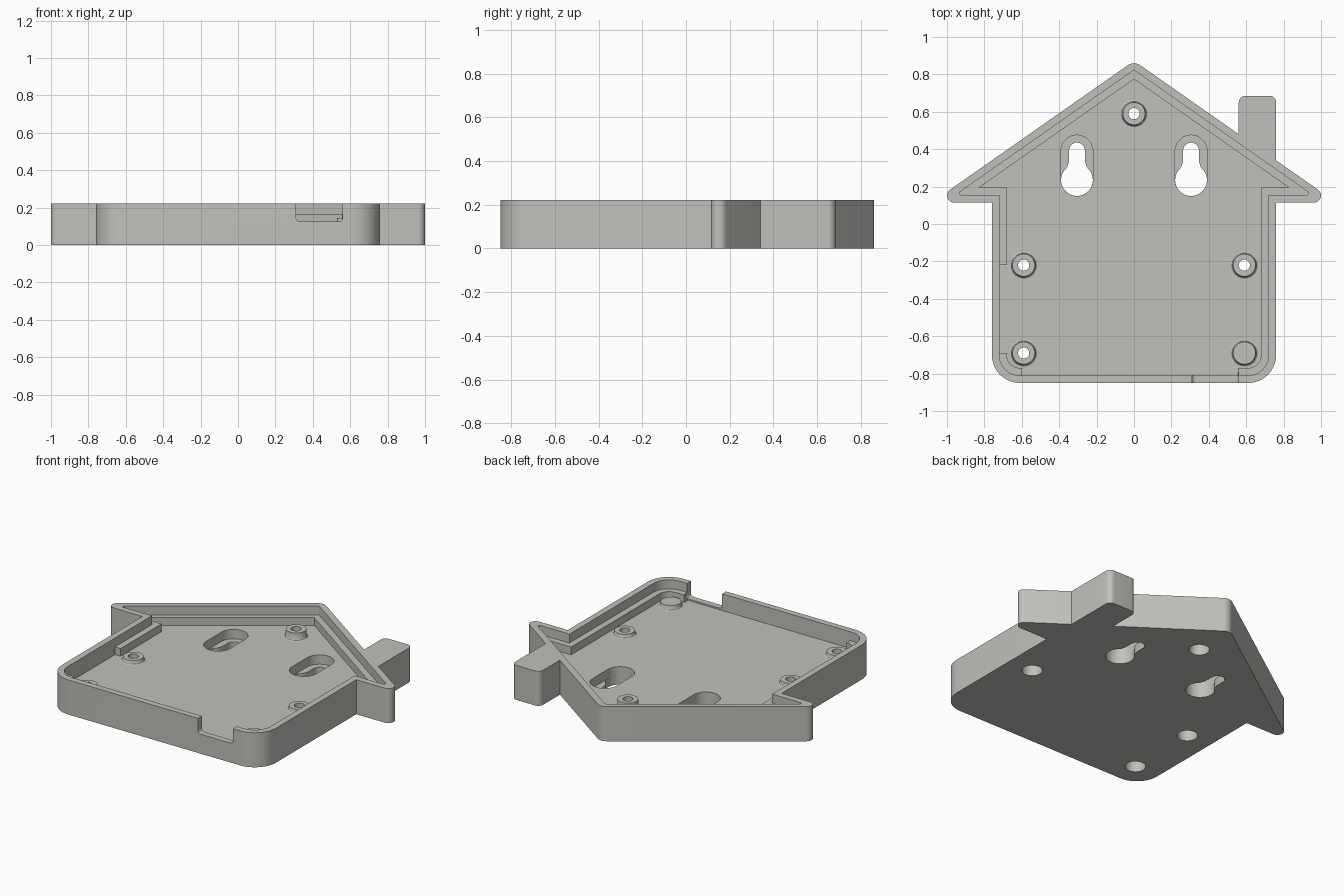
import bpy, bmesh, math
from mathutils import Vector

if "Cube" in bpy.data.objects:
    bpy.data.objects.remove(bpy.data.objects["Cube"])

TOP, LEDGE, FLOOR, LIP = 0.222, 0.165, 0.115, 0.055

gray = bpy.data.materials.new("warm_gray")
gray.diffuse_color = (0.53, 0.53, 0.50, 1)
gray.use_nodes = True
gray.node_tree.nodes["Principled BSDF"].inputs["Base Color"].default_value = gray.diffuse_color


def rounded(corners, steps=10):
    """Polygon from (x, y, radius) corners, each replaced by an arc."""
    out = []
    n = len(corners)
    for i, (x, y, r) in enumerate(corners):
        p = Vector((x, y))
        if r <= 0:
            out.append(p)
            continue
        a = (Vector(corners[i - 1][:2]) - p).normalized()
        b = (Vector(corners[(i + 1) % n][:2]) - p).normalized()
        half = a.angle(b) / 2
        c = p + (a + b).normalized() * (r / math.sin(half))
        start = p + a * (r / math.tan(half)) - c
        end = p + b * (r / math.tan(half)) - c
        a0 = math.atan2(start.y, start.x)
        sweep = math.atan2(end.y, end.x) - a0
        sweep = (sweep + math.pi) % (2 * math.pi) - math.pi
        for k in range(steps + 1):
            t = a0 + sweep * k / steps
            out.append(c + r * Vector((math.cos(t), math.sin(t))))
    return out


def new_object(name, bm):
    bmesh.ops.recalc_face_normals(bm, faces=bm.faces[:])
    me = bpy.data.meshes.new(name)
    bm.to_mesh(me)
    bm.free()
    me.materials.append(gray)
    ob = bpy.data.objects.new(name, me)
    bpy.context.collection.objects.link(ob)
    return ob


def prism(name, pts, z0, z1):
    bm = bmesh.new()
    face = bm.faces.new([bm.verts.new((p[0], p[1], z0)) for p in pts])
    ext = bmesh.ops.extrude_face_region(bm, geom=[face])
    verts = [v for v in ext["geom"] if isinstance(v, bmesh.types.BMVert)]
    bmesh.ops.translate(bm, verts=verts, vec=(0, 0, z1 - z0))
    return new_object(name, bm)


def box(x0, x1, y0, y1):
    return [(x0, y0), (x1, y0), (x1, y1), (x0, y1)]


def circle(x, y, r, n=40):
    return [(x + r * math.cos(2 * math.pi * i / n),
             y + r * math.sin(2 * math.pi * i / n)) for i in range(n)]


def house(o, tip_r, chimney=False):
    """House outline moved inwards by o."""
    peak, eave = 0.872 - 1.2207 * o, 0.115 + o
    tip, wall, base = (peak - eave) / 0.7, 0.76 - o, -0.85 + o
    right = [(wall, base, 0.15 - o), (wall, eave, 0), (tip, eave, tip_r)]
    left = [(-x, y, r) for x, y, r in reversed(right)]
    stack = []
    if chimney:
        stack = [(0.76, peak - 0.7 * 0.76, 0), (0.76, 0.685, 0.035),
                 (0.56, 0.685, 0.035), (0.56, peak - 0.7 * 0.56, 0)]
    return rounded(right + stack + [(0, peak, tip_r * 1.5)] + left)


def smooth(ob):
    bpy.ops.object.select_all(action='DESELECT')
    ob.select_set(True)
    bpy.context.view_layer.objects.active = ob
    bpy.ops.object.shade_smooth_by_angle(angle=math.radians(30))


def cut(ob, pts, z0, z1):
    cutter = prism("cutter", pts, z0, z1)
    cut_with(ob, cutter)


def cut_with(ob, cutter):
    mod = ob.modifiers.new("cut", 'BOOLEAN')
    mod.operation, mod.solver, mod.object = 'DIFFERENCE', 'EXACT', cutter
    bpy.context.view_layer.objects.active = ob
    bpy.ops.object.modifier_apply(modifier=mod.name)
    bpy.data.objects.remove(cutter, do_unlink=True)


# Tray with chimney, hollowed in two steps to leave a ledge
tray = prism("house_tray", house(0, 0.0375, True), 0, TOP)
cut(tray, house(0.04, 0.01), LEDGE, 0.4)
cut(tray, house(0.08, 0), FLOOR, 0.4)

# Gaps in the ledge on the left and front sides
cut(tray, box(-0.72, -0.5, -0.69, -0.22), FLOOR, 0.4)
cut(tray, box(-0.60, 0.555, -0.81, -0.6), FLOOR, 0.4)

# Cable notch in the front wall, with rounded lower corners
notch = rounded([(0.31, 0.125, 0.02), (0.56, 0.125, 0.02), (0.56, 0.4, 0), (0.31, 0.4, 0)])
cutter = prism("cutter", notch, 0, 0.09)
for v in cutter.data.vertices:
    x, z, d = v.co
    v.co = (x, -0.88 + d, z)
bm = bmesh.new()
bm.from_mesh(cutter.data)
bmesh.ops.recalc_face_normals(bm, faces=bm.faces[:])
bm.to_mesh(cutter.data)
bm.free()
cut_with(tray, cutter)

# Keyhole hangers: wide pocket above a narrow keyhole
for x in (-0.305, 0.305):
    def slot(r, y0, y1):
        return rounded([(x - r, y0, r * 0.999), (x + r, y0, r * 0.999),
                        (x + r, y1, r * 0.999), (x - r, y1, r * 0.999)], 14)
    cut(tray, slot(0.085, 0.15, 0.475), LIP, 0.3)
    cut(tray, circle(x, 0.235, 0.085), -0.1, LIP + 0.02)
    cut(tray, slot(0.042, 0.2, 0.435), -0.1, LIP + 0.02)
    cut(tray, [(x - 0.074, 0.275), (x + 0.074, 0.275), (x + 0.052, 0.305),
               (x + 0.042, 0.335), (x - 0.042, 0.335), (x - 0.052, 0.305)], -0.1, LIP + 0.02)

# Screw bosses with counterbored holes, and one solid post
bosses = [("top_boss", 0, 0.59, 0.165, True),
          ("left_boss", -0.59, -0.22, 0.14, True),
          ("right_boss", 0.59, -0.22, 0.14, True),
          ("front_left_boss", -0.59, -0.69, 0.14, True),
          ("front_right_post", 0.59, -0.69, 0.145, False)]
for name, x, y, top, hollow in bosses:
    inner = 0.03 if hollow else 0.0
    profile = [(0.073, FLOOR), (0.066, FLOOR + 0.004), (0.062, FLOOR + 0.012),
               (0.06, top), (inner, top)]
    if hollow:
        cut(tray, circle(x, y, 0.06), -0.1, 0.08)
        cut(tray, circle(x, y, 0.03), -0.1, 0.3)
        profile.append((inner, FLOOR))
    bm = bmesh.new()
    verts = [bm.verts.new((r, 0, z)) for r, z in profile]
    edges = [bm.edges.new(p) for p in zip(verts, verts[1:])]
    bmesh.ops.spin(bm, geom=verts + edges, cent=(0, 0, 0), axis=(0, 0, 1),
                   angle=2 * math.pi, steps=40)
    bmesh.ops.remove_doubles(bm, verts=bm.verts[:], dist=1e-4)
    boss = new_object(name, bm)
    boss.location = (x, y, 0)
    smooth(boss)

smooth(tray)
